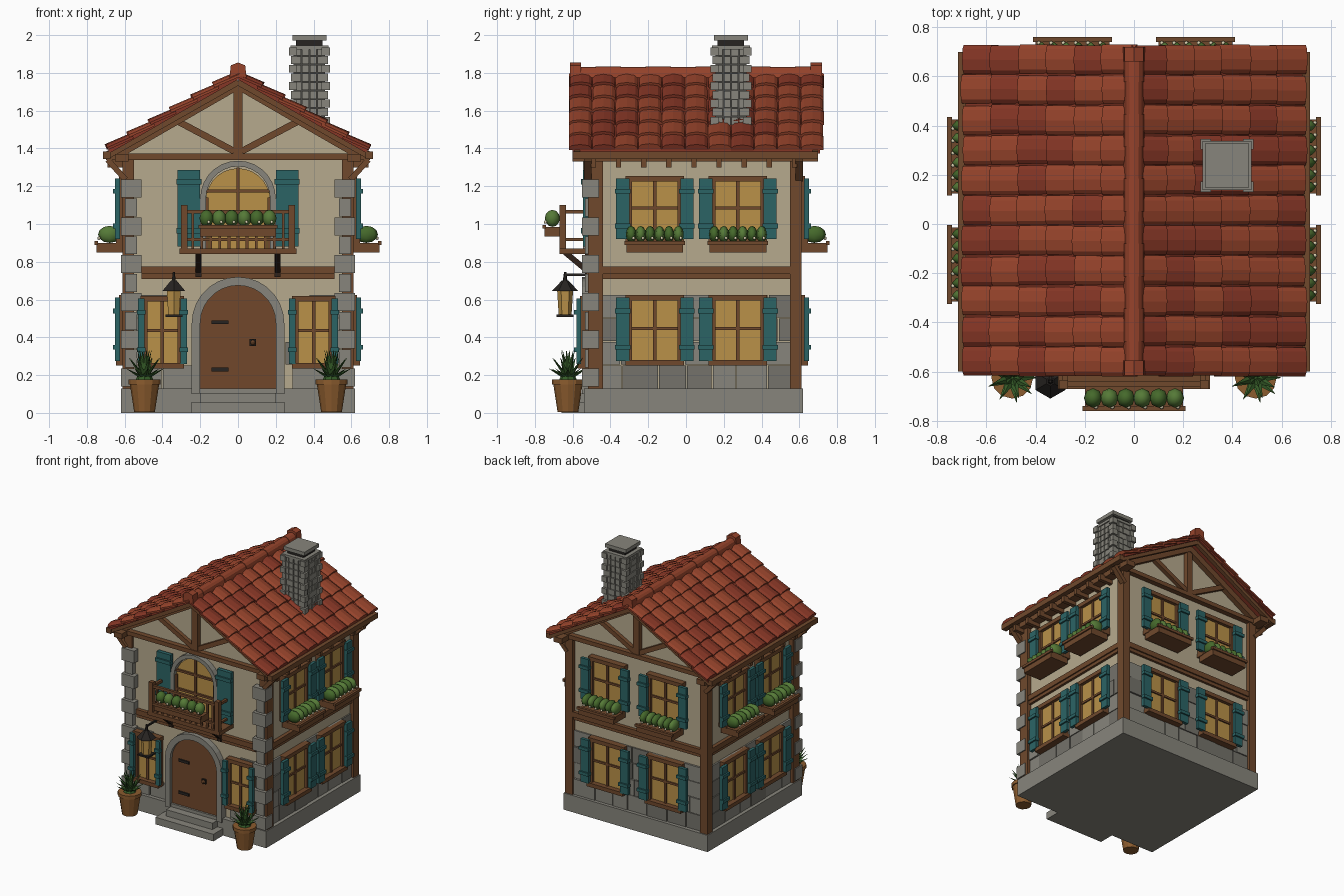
import bpy, bmesh, random
from math import pi, cos, sin, radians, atan2, hypot
from mathutils import Matrix, Vector

if "Cube" in bpy.data.objects:
    bpy.data.objects.remove(bpy.data.objects["Cube"])

random.seed(4)
WOOD, DARK, STONE, STONE2 = "6f4a30", "33261e", "86847b", "74726a"
PLASTER, TEAL, GLASS, GREEN, GREEN2 = "b5a88c", "2f6465", "b8904a", "56793a", "385c2c"
ROOF, ROOF2, IRON, CREAM, POT = "95452f", "85392a", "2b2826", "d8cfae", "8a5c32"
parts, mats = {}, {}


def P(name, colour):
    """Get the bmesh that collects one named part."""
    if name not in parts:
        parts[name] = (bmesh.new(), colour)
    return parts[name][0]


def prism(bm, pts, y0, y1, M=Matrix()):
    """Extrude an XZ outline along local Y."""
    a = [bm.verts.new(M @ Vector((x, y0, z))) for x, z in pts]
    b = [bm.verts.new(M @ Vector((x, y1, z))) for x, z in pts]
    n = len(pts)
    bm.faces.new(a)
    bm.faces.new(b[::-1])
    for i in range(n):
        bm.faces.new((a[i], b[i], b[(i + 1) % n], a[(i + 1) % n]))


def box(bm, x0, x1, y0, y1, z0, z1, M=Matrix()):
    prism(bm, [(x0, z0), (x1, z0), (x1, z1), (x0, z1)], y0, y1, M)


def beam(bm, p, q, w, y0, y1, M=Matrix()):
    """Straight timber from p to q in the XZ plane."""
    dx, dz = q[0] - p[0], q[1] - p[1]
    k = w / 2 / hypot(dx, dz)
    ox, oz = -dz * k, dx * k
    prism(bm, [(p[0] + ox, p[1] + oz), (q[0] + ox, q[1] + oz),
               (q[0] - ox, q[1] - oz), (p[0] - ox, p[1] - oz)], y0, y1, M)


def cone(bm, loc, r1, r2, h, seg, rot=Matrix()):
    M = Matrix.Translation(loc) @ rot @ Matrix.Translation((0, 0, h / 2))
    bmesh.ops.create_cone(bm, cap_ends=True, segments=seg, radius1=r1, radius2=r2, depth=h, matrix=M)


def ball(bm, loc, r, M=Matrix(), u=8, v=6):
    S = M @ Matrix.Translation(loc) @ Matrix.Diagonal((*r, 1))
    bmesh.ops.create_uvsphere(bm, u_segments=u, v_segments=v, radius=1, matrix=S)


def arch(r, zs, z0, n=14):
    return [(r, z0)] + [(r * cos(pi * i / n), zs + r * sin(pi * i / n)) for i in range(n + 1)] + [(-r, z0)]


# wall frames: local -y points outward, local x runs to the right
F, R, B, L = (Matrix.Rotation(a, 4, 'Z') for a in (0, pi / 2, pi, -pi / 2))
DF, D = 0.50, 0.58          # distance of the front wall / the other walls


def flower_box(M, u, d, hw, z, depth):
    w = P("flower_boxes", WOOD)
    box(w, u - hw, u + hw, -d - depth + .01, -d, z, z + .05, M)
    box(w, u - hw - .01, u + hw + .01, -d - depth, -d - depth + .02, z + .04, z + .06, M)
    n = 6
    for i in range(n):
        x = u - hw + (i + .5) * 2 * hw / n
        ball(P("bushes_light" if i % 2 else "bushes_dark", GREEN if i % 2 else "47692f"),
             (x, -d - depth * .5, z + .095), (hw / n * 1.12, depth * .38, .045), M)
        ball(P("blossoms", CREAM), (x + .012, -d - depth * .85, z + .075), (.009,) * 3, M, 6, 4)


def window(M, u, d, z0, z1, hw, sw, planter=False):
    f, s = P("window_frames", WOOD), P("shutters", TEAL)
    box(P("window_glass", GLASS), u - hw, u + hw, -d - .025, -d, z0, z1, M)
    for k in (-1, 1):
        a = u + k * hw
        box(f, a - .015, a + .015, -d - .045, -d, z0, z1, M)
        x0, x1 = sorted((a, a + k * sw))
        box(s, x0, x1, -d - .07, -d - .046, z0 + .01, z1 - .005, M)
        for t in (.2, .75):      # shutter battens
            zz = z0 + (z1 - z0) * t
            box(s, x0 - .006, x1 + .006, -d - .082, -d - .05, zz, zz + .025, M)
    box(f, u - hw - .02, u + hw + .02, -d - .05, -d, z1 - .02, z1 + .01, M)
    box(f, u - hw - .02, u + hw + .02, -d - .065, -d, z0 - .015, z0 + .015, M)
    box(f, u - .009, u + .009, -d - .035, -d, z0, z1, M)
    zm = z0 + (z1 - z0) * .52
    box(f, u - hw, u + hw, -d - .035, -d, zm - .008, zm + .008, M)
    if planter:
        flower_box(M, u, d + .02, .15, z0 - .06, .16)


# plinth, steps and wall body with gables
box(P("plinth", STONE), -.62, .62, -.54, .62, 0, .13)
box(P("door_steps", STONE), -.25, .25, -.66, -.5, 0, .055)
box(P("door_steps", STONE), -.2, .2, -.60, -.5, .055, .105)
prism(P("walls", PLASTER), [(-D, .1), (D, .1), (D, 1.40), (0, 1.74), (-D, 1.40)], -DF, D)

# stone courses on the ground floor
for M, d, a, b in ((F, DF, -.54, .54), (R, D, -.47, .56), (B, D, -.56, .56), (L, D, -.56, .47)):
    for row in range(4):
        x = a
        while x < b - .01:
            e = min(b, x + random.uniform(.12, .2))
            e = b if b - e < .05 else e
            if not (M is F and e > -.24 and x < .24):
                nm, c = random.choice((("wall_stones_light", STONE), ("wall_stones_dark", STONE2)))
                z = .13 + row * .125
                box(P(nm, c), x + .003, e - .003, -d - random.uniform(.01, .018), -d + .01, z, z + .12, M)
            x = e

# front quoins, corner posts, floor bands
T = P("timber_frame", WOOD)
for k in (-1, 1):
    for i in range(11):
        z = .14 + i * .1
        lo, hi, y0, y1 = (.51, .62, -.55, -.46) if i % 2 == 0 else (.535, .597, -.535, -.48)
        x0, x1 = sorted((k * lo, k * hi))
        box(P("quoins", STONE), x0, x1, y0, y1, z, z + .095)
    for y0, y1, z0 in ((-.52, -.44, .13), (.55, .612, .12)):
        x0, x1 = sorted((k * .55, k * .612))
        box(T, x0, x1, y0, y1, z0, 1.36)
for M, d, a, b in ((F, DF, -.51, .51), (R, D, -.48, .56), (B, D, -.56, .56), (L, D, -.56, .48)):
    box(T, a, b, -d - .028, -d, .735, .775, M)
    box(T, a, b, -d - .018, -d, .71, .737, M)

# gable trusses and barge boards
for M, d, over in ((F, DF, .59), (B, D, .70)):
    box(T, -.70, .70, -d - .04, -d, 1.34, 1.372, M)
    box(T, -.025, .025, -d - .035, -d, 1.36, 1.76, M)
    for k in (-1, 1):
        beam(T, (k * .02, 1.385), (k * .34, 1.555), .035, -d - .03, -d, M)
        beam(T, (0, 1.735), (k * .66, 1.355), .045, -d - .04, -d + .02, M)
        beam(P("barge_boards", WOOD), (0, 1.755), (k * .69, 1.365), .04, -over, -over + .03, M)
        beam(T, (k * .595, 1.235), (k * .69, 1.34), .03, -d - .04, -d, M)

# eave beams and rafter tails
for M, flip in ((R, 1), (L, -1)):
    a, b = sorted((flip * -.60, flip * .70))
    box(P("eave_beams", WOOD), a, b, -.715, -.675, 1.345, 1.385, M)
    box(P("eave_beams", WOOD), a, b, -.65, -.58, 1.33, 1.37, M)
    for i in range(9):
        u = flip * (-.49 + i * .133)
        box(P("rafter_tails", WOOD), u - .014, u + .014, -.69, -.57, 1.30, 1.345, M)

# roof deck, curved tiles in courses, ridge caps
ang = atan2(.395, .68)
for k in (-1, 1):
    prism(P("roof_deck", ROOF2), [(0, 1.795), (k * .685, 1.397), (k * .685, 1.372), (0, 1.765)], -.60, .71)
    A = Vector((k * cos(ang), 0, -sin(ang)))
    N = Vector((k * sin(ang), 0, cos(ang)))
    cols, rows = 11, 6
    w, step = 1.35 / cols, .785 / rows
    for c in range(cols):
        for r in range(rows):
            tilt = .11 + random.uniform(-.015, .015)
            a, n = (A - N * -tilt).normalized(), (N - A * tilt).normalized()
            o = Vector((0, -.62 + (c + .5) * w + random.uniform(-.003, .003), 1.79)) + A * (r * step)
            M = Matrix(((0, a.x, n.x, o.x), (1, a.y, n.y, o.y), (0, a.z, n.z, o.z), (0, 0, 0, 1)))
            h = w / 2 - .002
            top = [(-h, .0), (-h * .72, .013), (0, .019), (h * .72, .013), (h, .0)]
            nm, col = (("roof_tiles", ROOF), ("roof_tiles_dark", ROOF2))[random.random() < .35]
            prism(P(nm, col), top + [(h, -.013), (-h, -.013)], -.01, step + random.uniform(.004, .014), M)
for i in range(10):
    y = -.61 + i * .132
    g = .004 * (i % 2)
    cap = [((.036 + g) * cos(t * pi / 6), 1.795 + (.036 + g) * sin(t * pi / 6)) for t in range(7)]
    prism(P("ridge_caps", ROOF), [(.042, 1.775)] + cap + [(-.042, 1.775)], y, y + .134)
for y in (-.585, .69):
    prism(P("ridge_caps", ROOF), [(-.045, 1.775), (.045, 1.775), (.038, 1.84), (0, 1.855), (-.038, 1.84)], y - .03, y + .03)

# chimney of small stones with corner blocks and cap
C = Matrix.Translation((.378, .238, 0))
box(P("chimney_core", "4a4945"), -.083, .083, -.083, .083, 1.45, 1.94, C)
for i in range(9):
    z = 1.525 + i * .046
    for j in range(4):
        Q = C @ Matrix.Rotation(j * pi / 2, 4, 'Z')
        for x in range(4):
            u = -.082 + x * .041
            box(P("chimney_stones", STONE), u + .003, u + .038, -.09 - random.uniform(0, .006), -.07, z, z + .041, Q)
        e = .108 if i % 2 == 0 else .098
        box(P("chimney_corners", STONE), -e, -.065, -e, -.065, z, z + .042, Q)
box(P("chimney_cap", STONE), -.1, .1, -.1, .1, 1.925, 1.945, C)
box(P("chimney_flue", IRON), -.07, .07, -.07, .07, 1.94, 1.972, C)
box(P("chimney_cap", STONE), -.09, .09, -.09, .09, 1.972, 2.0, C)

# windows on the sides, back and front
for M, us in ((R, (-.165, .275)), (L, (.165, -.275)), (B, (-.25, .25))):
    for u in us:
        window(M, u, D, .265, .615, .135, .07)
        window(M, u, D, .91, 1.245, .135, .07, True)
for u in (-.4, .4):
    window(F, u, DF + .01, .25, .61, .095, .035)

# front door in a stone arch
S = P("stone_arches", STONE)
prism(S, arch(.245, .475, .1) + arch(.2, .475, .1)[::-1], -.55, -.49)
prism(P("door", "70492f"), arch(.2, .475, .1), -.525, -.49)
for z in (.23, .48):
    box(P("door_iron", IRON), -.14, -.05, -.535, -.52, z - .01, z + .01)
box(P("door_iron", IRON), .062, .096, -.535, -.52, .355, .39)
ball(P("door_knob", WOOD), (.079, -.54, .372), (.014,) * 3)

# arched balcony window with shutters
prism(S, arch(.2, 1.135, .87) + arch(.17, 1.135, .87)[::-1], -.545, -.49)
prism(P("balcony_window_glass", GLASS), arch(.17, 1.125, .87), -.515, -.49)
fr = P("window_frames", WOOD)
for x in (-.165, 0, .165):
    box(fr, x - .009, x + .009, -.53, -.5, .87, 1.30 if x == 0 else 1.14)
for z in (1.03, 1.175):
    box(fr, -.17, .17, -.53, -.5, z - .008, z + .008)
for k in (-1, 1):
    x0, x1 = sorted((k * .2, k * .32))
    box(P("shutters", TEAL), x0, x1, -.545, -.515, .88, 1.285)
    for z in (.95, 1.21):
        box(P("shutters", TEAL), x0 - .006, x1 + .006, -.557, -.52, z, z + .028)

# balcony: floor, railing, brackets, flower box
b = P("balcony", WOOD)
box(b, -.31, .31, -.67, -.5, .84, .87)
for z0, z1 in ((.91, .925), (1.055, 1.075)):
    box(b, -.29, .29, -.66, -.64, z0, z1)
    for k in (-1, 1):
        box(b, k * .28 - .01, k * .28 + .01, -.65, -.5, z0, z1)
for k in (-1, 1):
    box(b, k * .285 - .017, k * .285 + .017, -.67, -.635, .86, 1.10)
    beam(P("balcony_brackets", DARK), (-.64, .85), (-.52, .75), .03, k * .21 - .015, k * .21 + .015,
         Matrix(((0, 1, 0, 0), (1, 0, 0, 0), (0, 0, 1, 0), (0, 0, 0, 1))))
    box(P("balcony_brackets", DARK), k * .21 - .016, k * .21 + .016, -.535, -.49, .72, .84)
for i in range(11):
    x = -.24 + i * .048
    box(b, x - .007, x + .007, -.656, -.644, .87, 1.06)
flower_box(F, 0, .655, .2, .935, .105)

# lantern by the door
lx, ly = -.34, -.64
I = P("lantern_iron", IRON)
cone(I, (lx, ly, .645), .07, .018, .055, 6)
cone(I, (lx, ly, .70), .012, .006, .045, 6)
box(I, lx - .006, lx + .006, ly, -.5, .725, .737)
box(I, lx - .045, lx + .045, ly - .045, ly + .045, .508, .52)
cone(P("lantern_glass", GLASS), (lx, ly, .52), .034, .042, .125, 6)

# potted spiky plants
for k in (-1, 1):
    x, y = k * .495, -.625
    cone(P("pots", POT), (x, y, .005), .055, .078, .15, 12)
    cone(P("pots", POT), (x, y, .15), .085, .085, .028, 12)
    cone(P("plant_leaves", GREEN2), (x, y, .17), .05, .02, .06, 8)
    for ring, (n, tilt, h) in enumerate(((9, 62, .115), (8, 38, .14), (6, 14, .155))):
        for i in range(n):
            rot = (Matrix.Rotation(2 * pi * (i + ring * .4) / n, 4, 'Z') @ Matrix.Rotation(radians(tilt), 4, 'Y')
                   @ Matrix.Diagonal((.5, 1, 1, 1)))
            cone(P("plant_leaves", GREEN2), (x, y, .18), .024, .001, h, 4, rot)

# turn the collected parts into objects
for name, (bm, colour) in parts.items():
    bmesh.ops.recalc_face_normals(bm, faces=bm.faces)
    if name.startswith(("bushes", "blossoms")):
        for f in bm.faces:
            f.smooth = True
    me = bpy.data.meshes.new(name)
    bm.to_mesh(me)
    bm.free()
    if colour not in mats:
        mats[colour] = bpy.data.materials.new("colour_" + colour)
        rgb = [(int(colour[i:i + 2], 16) / 255) ** 2.2 for i in (0, 2, 4)]
        mats[colour].diffuse_color = (*rgb, 1)
    me.materials.append(mats[colour])
    bpy.context.collection.objects.link(bpy.data.objects.new(name, me))

for m in bpy.data.materials:
    if m.users and not m.is_grease_pencil:
        m.use_nodes = True
        m.node_tree.nodes["Principled BSDF"].inputs["Base Color"].default_value = m.diffuse_color
